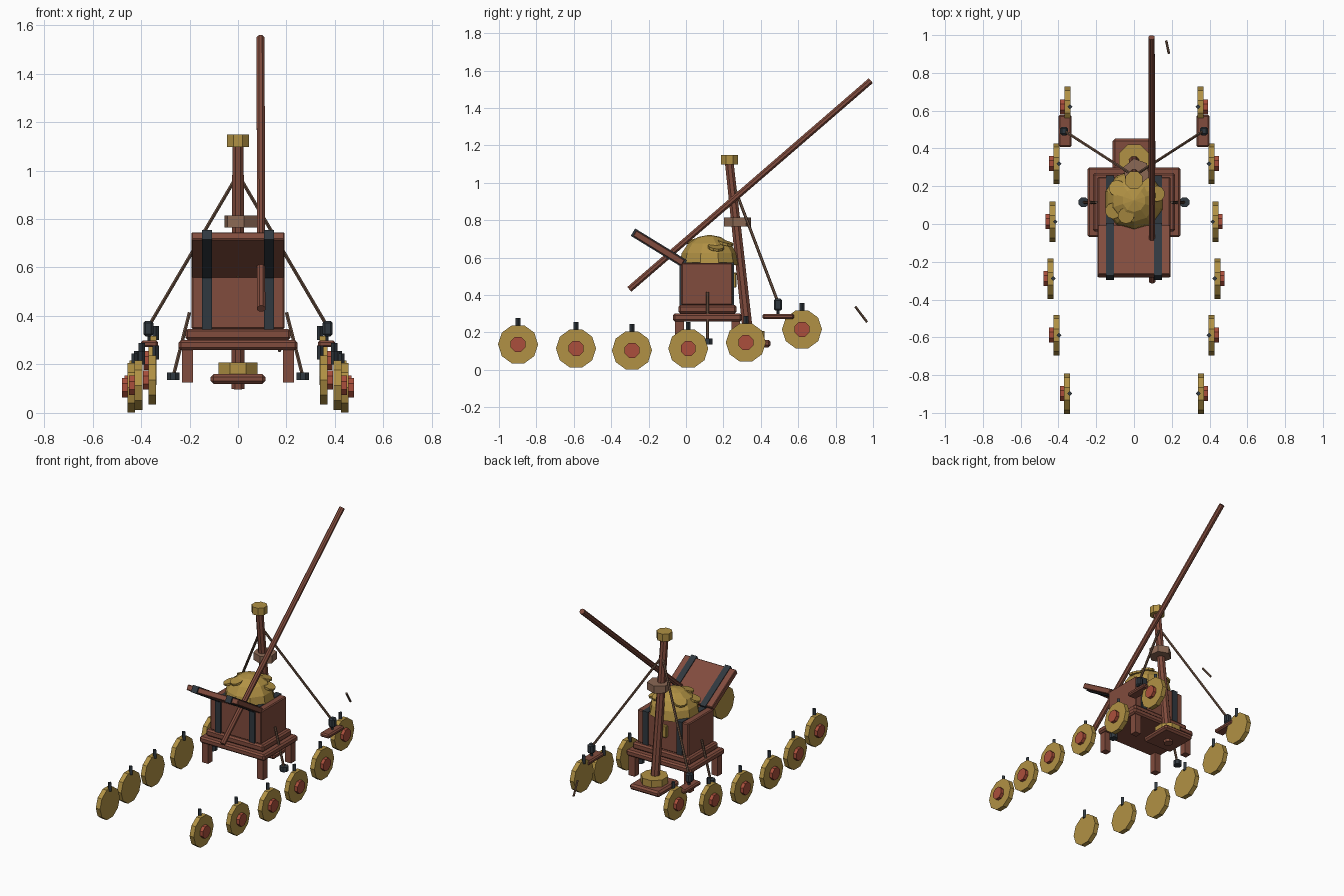
import bpy, bmesh, math
from mathutils import Vector, Matrix

cube = bpy.data.objects.get("Cube")
if cube:
    bpy.data.objects.remove(cube, do_unlink=True)


def material(name, rgb):
    m = bpy.data.materials.new(name)
    m.use_nodes = True
    m.diffuse_color = (*rgb, 1)
    m.node_tree.nodes["Principled BSDF"].inputs["Base Color"].default_value = (*rgb, 1)
    return m


WOOD = material("red_brown_wood", (0.22, 0.072, 0.047))
GOLD = material("gold", (0.44, 0.285, 0.058))
RED = material("hub_red", (0.41, 0.078, 0.045))
IRON = material("dark_iron", (0.03, 0.04, 0.05))
ROPE = material("rope_brown", (0.16, 0.09, 0.058))
TAN = material("pale_wood", (0.26, 0.14, 0.09))


def finish(bm, name, mat, matrix=Matrix(), bevel=0):
    me = bpy.data.meshes.new(name)
    bm.to_mesh(me)
    bm.free()
    me.materials.append(mat)
    ob = bpy.data.objects.new(name, me)
    ob.matrix_world = matrix
    bpy.context.collection.objects.link(ob)
    if bevel:
        mod = ob.modifiers.new("Bevel", "BEVEL")
        mod.width = bevel
        mod.segments = 1
    return ob


def box(name, mat, size, loc, bevel=0, tilt=0):
    bm = bmesh.new()
    bmesh.ops.create_cube(bm, size=1)
    bmesh.ops.scale(bm, vec=size, verts=bm.verts)
    return finish(bm, name, mat, Matrix.Translation(loc) @ Matrix.Rotation(tilt, 4, "X"), bevel)


def rod(name, mat, a, b, r1, r2=None, sides=8, spin=0, bevel=0):
    """Prism running from point a to point b."""
    a, b = Vector(a), Vector(b)
    bm = bmesh.new()
    bmesh.ops.create_cone(bm, cap_ends=True, segments=sides, radius1=r1,
                          radius2=r1 if r2 is None else r2, depth=(b - a).length)
    bmesh.ops.rotate(bm, verts=bm.verts, matrix=Matrix.Rotation(spin, 3, "Z"))
    turn = Vector((0, 0, 1)).rotation_difference(b - a).to_matrix().to_4x4()
    return finish(bm, name, mat, Matrix.Translation((a + b) / 2) @ turn, bevel)


EIGHTH = math.pi / 8

# stepped table with legs
box("table_top", WOOD, (0.49, 0.37, 0.042), (0, 0.115, 0.28), 0.01)
box("table_step", WOOD, (0.435, 0.31, 0.046), (0, 0.115, 0.324), 0.01)
for side, tag in ((1, "left"), (-1, "right")):
    for y, end in ((-0.035, "front"), (0.265, "back")):
        box(f"table_leg_{end}_{tag}", WOOD, (0.046, 0.046, 0.14), (side * 0.208, y, 0.195))

# chest with open lid, hinged at the front
box("chest", WOOD, (0.385, 0.275, 0.225), (0, 0.112, 0.458), 0.006)
LID = math.radians(-31.5)
lid_mid = (0, -0.145, 0.651)
box("chest_lid", WOOD, (0.385, 0.305, 0.036), lid_mid, 0.004, LID)
for side, tag in ((1, "left"), (-1, "right")):
    box(f"chest_strap_{tag}", IRON, (0.042, 0.291, 0.23), (side * 0.128, 0.112, 0.459))
    box(f"lid_strap_{tag}", IRON, (0.042, 0.325, 0.046), (side * 0.128, -0.145, 0.651), 0, LID)
box("chest_lock", GOLD, (0.075, 0.025, 0.08), (0, 0.257, 0.48), 0.004)

# gold heap and loose coins
bm = bmesh.new()
bmesh.ops.create_uvsphere(bm, u_segments=10, v_segments=8, radius=0.16)
bmesh.ops.bisect_plane(bm, geom=bm.verts[:] + bm.edges[:] + bm.faces[:], plane_co=(0, 0, -0.002),
                       plane_no=(0, 0, -1), clear_outer=True)
finish(bm, "gold_heap", GOLD, Matrix.Translation((0, 0.125, 0.562)))
heap = Vector((0, 0.125, 0.562))
for i, (x, y) in enumerate(((-0.042, 0.045), (-0.11, 0.07), (0.12, 0.16), (0.06, 0.21), (-0.09, 0.19))):
    h = math.sqrt(0.155 ** 2 - x * x - (y - 0.125) ** 2)
    p = Vector((x, y, heap.z + h))
    n = ((p - heap).normalized() + Vector((0, 0, 1.5))).normalized()
    rod(f"coin_{i + 1}", GOLD, p - n * 0.006, p + n * 0.008, 0.043, sides=10)

# leaning mast with foot, collar and cap
rod("mast", WOOD, (0, 0.342, 0.1), (0, 0.23, 1.12), 0.03, 0.025, spin=EIGHTH)
box("mast_foot", WOOD, (0.225, 0.225, 0.04), (0, 0.34, 0.14), 0.012)
rod("mast_foot_ring", GOLD, (0, 0.34, 0.16), (0, 0.34, 0.207), 0.087, spin=EIGHTH)
rod("mast_collar", TAN, (0.012, 0.275, 0.765), (0.012, 0.275, 0.815), 0.073, sides=6,
    spin=math.radians(10))
rod("mast_cap", GOLD, (0, 0.232, 1.097), (0, 0.232, 1.148), 0.05, spin=EIGHTH)

# long slanted boom and a loose peg
rod("boom", WOOD, (0.096, -0.303, 0.43), (0.093, 0.988, 1.546), 0.018, spin=EIGHTH)
rod("loose_peg", ROPE, (0.184, 0.905, 0.338), (0.171, 0.968, 0.255), 0.007, sides=6)

# stays, pulley blocks, planks and hanging weights
for side, tag in ((1, "left"), (-1, "right")):
    rod(f"stay_rope_{tag}", ROPE, (0, 0.255, 0.985), (side * 0.367, 0.492, 0.36), 0.008, sides=6)
    box(f"stay_block_{tag}", IRON, (0.042, 0.045, 0.064), (side * 0.37, 0.492, 0.348), 0.01)
    rod(f"stay_pin_{tag}", IRON, (side * 0.367, 0.492, 0.29), (side * 0.367, 0.492, 0.33), 0.008, sides=6)
    box(f"stay_plank_{tag}", WOOD, (0.07, 0.17, 0.028), (side * 0.365, 0.493, 0.285), 0.008)
    rod(f"weight_rope_{tag}", ROPE, (side * 0.2, 0.115, 0.415), (side * 0.265, 0.115, 0.16), 0.008, sides=6)
    rod(f"weight_{tag}", IRON, (side * 0.268, 0.115, 0.135), (side * 0.268, 0.115, 0.167), 0.028, sides=8,
        spin=EIGHTH)

# two curved rows of wheels: x, y, z of each centre
WHEELS = ((0.354, -0.898, 0.136), (0.411, -0.588, 0.114), (0.441, -0.289, 0.104),
          (0.431, 0.012, 0.114), (0.411, 0.32, 0.146), (0.353, 0.62, 0.216))
for side, tag in ((1, "left"), (-1, "right")):
    for i, (x, y, z) in enumerate(WHEELS):
        def at(dx, dz=0):
            return (side * (x + dx), y, z + dz)
        rod(f"wheel_{tag}_{i + 1}", GOLD, at(-0.016), at(0.016), 0.107, sides=10)
        rod(f"wheel_hub_{tag}_{i + 1}", RED, at(0), at(0.038), 0.043, spin=EIGHTH)
        rod(f"wheel_pin_{tag}_{i + 1}", IRON, at(-0.014, 0.085), at(-0.014, 0.142), 0.013, sides=4)
